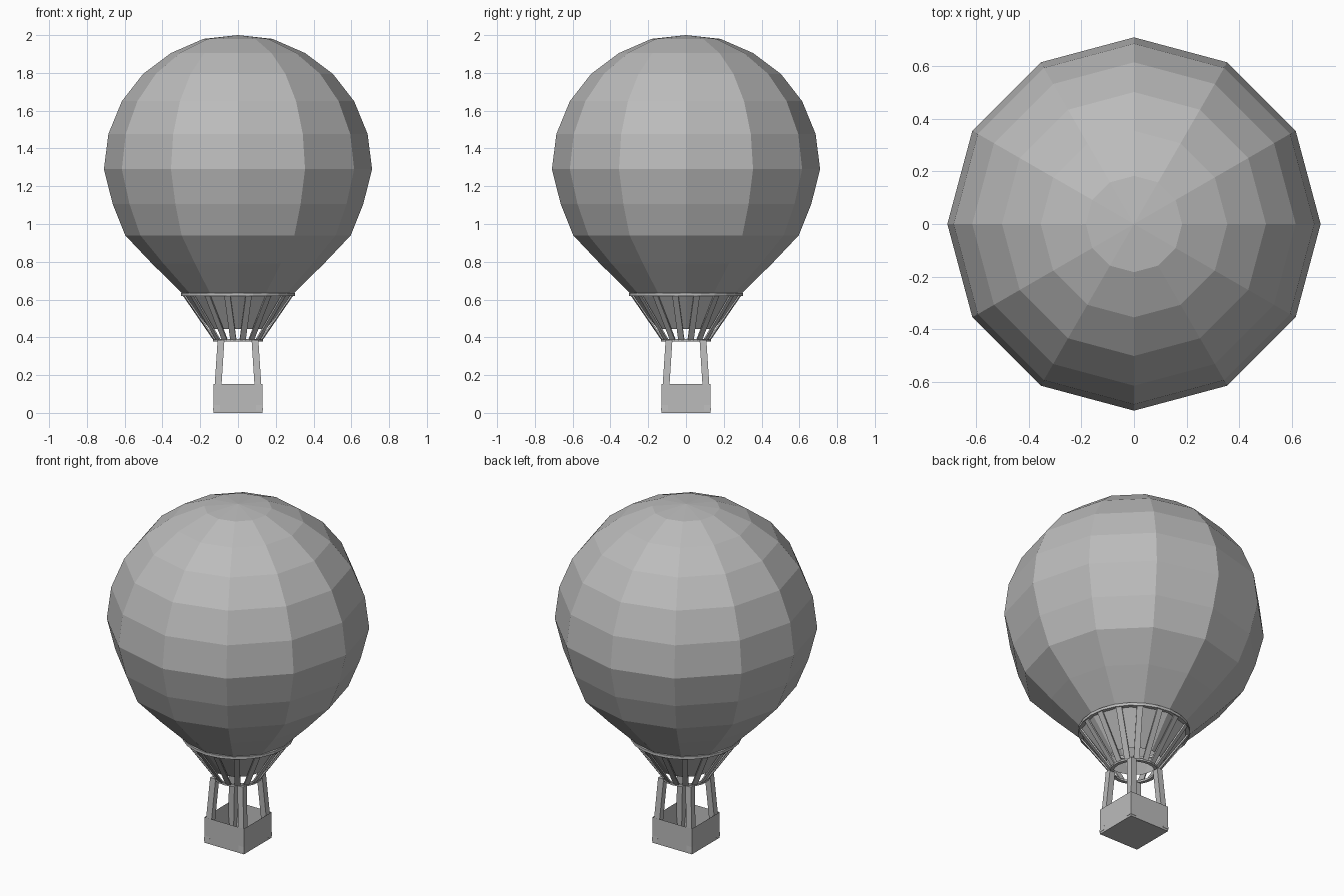
import bpy, bmesh, math
from mathutils import Vector

if "Cube" in bpy.data.objects:
    bpy.data.objects.remove(bpy.data.objects["Cube"], do_unlink=True)

grey = bpy.data.materials.new("plain grey")
grey.use_nodes = True
grey.diffuse_color = (0.5, 0.5, 0.5, 1)
grey.node_tree.nodes["Principled BSDF"].inputs["Base Color"].default_value = (0.5, 0.5, 0.5, 1)


def finish(name, bm):
    bmesh.ops.recalc_face_normals(bm, faces=bm.faces)
    mesh = bpy.data.meshes.new(name)
    bm.to_mesh(mesh)
    bm.free()
    mesh.materials.append(grey)
    obj = bpy.data.objects.new(name, mesh)
    bpy.context.collection.objects.link(obj)
    return obj


def lathe(name, profile, sides, closed=False):
    """Spin a (radius, height) profile around z with flat sides."""
    bm = bmesh.new()
    verts = [bm.verts.new((r, 0, z)) for r, z in profile]
    pairs = list(zip(verts, verts[1:] + verts[:1] if closed else verts[1:]))
    edges = [bm.edges.new(p) for p in pairs]
    bmesh.ops.spin(bm, geom=verts + edges, cent=(0, 0, 0), axis=(0, 0, 1),
                   angle=math.tau, steps=sides, use_merge=False)
    bmesh.ops.remove_doubles(bm, verts=bm.verts, dist=0.0005)
    return finish(name, bm)


def bar(bm, start, end, side, half_width, half_depth):
    """Straight rectangular bar with level ends between two points."""
    side = Vector(side).normalized()
    out = Vector((0, 0, 1)).cross(side)
    rings = []
    for p in (Vector(start), Vector(end)):
        rings.append([bm.verts.new(p + side * half_width * a + out * half_depth * b)
                      for a, b in ((-1, -1), (1, -1), (1, 1), (-1, 1))])
    low, high = rings
    bm.faces.new(low)
    bm.faces.new(high)
    for i in range(4):
        j = (i + 1) % 4
        bm.faces.new((low[i], low[j], high[j], high[i]))


# Faceted envelope, tapering into the throat
lathe("envelope", [(0, 2.0), (0.183, 1.98), (0.355, 1.905), (0.502, 1.795),
                   (0.615, 1.65), (0.686, 1.477), (0.71, 1.29), (0.663, 1.105),
                   (0.597, 0.94), (0.455, 0.79), (0.297, 0.635), (0.15, 0.445)], 12)

# Hoops at the top and bottom of the skirt
lathe("upper_hoop", [(0.28, 0.62), (0.302, 0.62), (0.302, 0.636), (0.28, 0.636)], 24, True)
lathe("lower_hoop", [(0.112, 0.378), (0.132, 0.378), (0.132, 0.39), (0.112, 0.39)], 24, True)

# Skirt slats
bm = bmesh.new()
SLATS = 16
for i in range(SLATS):
    a = math.tau * (i + 0.5) / SLATS
    c, s = math.cos(a), math.sin(a)
    bar(bm, (0.124 * c, 0.124 * s, 0.384), (0.294 * c, 0.294 * s, 0.627),
        (-s, c, 0), 0.016, 0.005)
finish("skirt_slats", bm)

# Basket posts
bm = bmesh.new()
for sx in (-1, 1):
    for sy in (-1, 1):
        bar(bm, (0.114 * sx, 0.114 * sy, 0.012), (0.09 * sx, 0.09 * sy, 0.385),
            (1, 0, 0), 0.018, 0.018)
finish("basket_posts", bm)

# Open basket with thin walls
bm = bmesh.new()
bmesh.ops.create_cube(bm, size=1)
for v in bm.verts:
    v.co = (v.co.x * 0.26, v.co.y * 0.26, (v.co.z + 0.5) * 0.152)
top = [f for f in bm.faces if f.normal.z > 0.9]
bmesh.ops.inset_region(bm, faces=top, thickness=0.01)
bmesh.ops.translate(bm, verts=top[0].verts, vec=(0, 0, -0.14))
finish("basket", bm)
